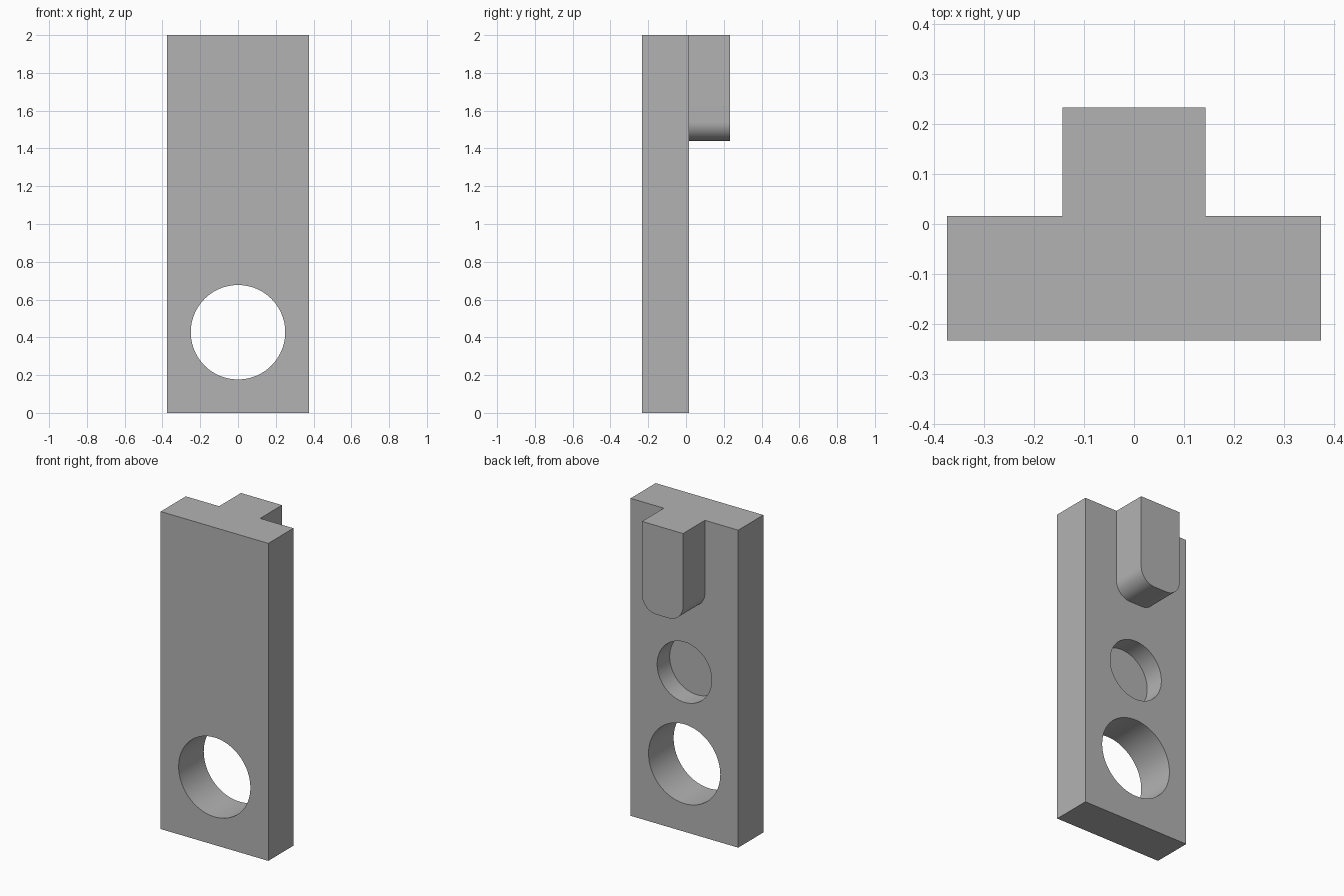
import bpy, bmesh, math

old = bpy.data.objects.get("Cube")
if old:
    bpy.data.objects.remove(old, do_unlink=True)

HALF_W, HEIGHT = 0.375, 2.0
FRONT, BACK, TONGUE_BACK = -0.234, 0.016, 0.234

grey = bpy.data.materials.new("plain grey")
grey.use_nodes = True
colour = (0.45, 0.45, 0.45, 1)
grey.diffuse_color = colour
grey.node_tree.nodes["Principled BSDF"].inputs["Base Color"].default_value = colour


def arc(cx, cz, r, start, end, steps):
    """Points of an arc in the xz plane, angles in degrees."""
    angles = [math.radians(start + (end - start) * i / steps) for i in range(steps + 1)]
    return [(cx + r * math.cos(a), cz + r * math.sin(a)) for a in angles]


def prism(name, outline, y0, y1):
    """Extrude an xz outline from y0 to y1."""
    bm = bmesh.new()
    face = bm.faces.new([bm.verts.new((x, y0, z)) for x, z in outline])
    moved = bmesh.ops.extrude_face_region(bm, geom=[face])["geom"]
    verts = [g for g in moved if isinstance(g, bmesh.types.BMVert)]
    bmesh.ops.translate(bm, verts=verts, vec=(0, y1 - y0, 0))
    bmesh.ops.recalc_face_normals(bm, faces=bm.faces)
    mesh = bpy.data.meshes.new(name)
    bm.to_mesh(mesh)
    bm.free()
    mesh.materials.append(grey)
    obj = bpy.data.objects.new(name, mesh)
    bpy.context.collection.objects.link(obj)
    return obj


def combine(target, tool, operation):
    """Apply a boolean and remove the tool object."""
    bpy.context.view_layer.objects.active = target
    mod = target.modifiers.new(operation.title(), "BOOLEAN")
    mod.operation, mod.solver, mod.object = operation, "EXACT", tool
    bpy.ops.object.modifier_apply(modifier=mod.name)
    bpy.data.objects.remove(tool, do_unlink=True)


# Upright plate
plate = prism("plate", [(-HALF_W, 0), (HALF_W, 0), (HALF_W, HEIGHT), (-HALF_W, HEIGHT)],
              FRONT, BACK)

# Large through hole and shallow blind hole in the back
through = prism("through_hole_cutter", arc(0, 0.427, 0.25, 0, 360, 96)[:-1],
                FRONT - 0.1, BACK + 0.1)
combine(plate, through, "DIFFERENCE")
blind = prism("blind_hole_cutter", arc(0, 1.005, 0.19, 0, 360, 96)[:-1],
              BACK - 0.125, BACK + 0.1)
combine(plate, blind, "DIFFERENCE")

# Back tongue with rounded lower corners
TW, TZ, R = 0.143, 1.44, 0.1
outline = [(TW, HEIGHT), (-TW, HEIGHT)]
outline += arc(-TW + R, TZ + R, R, 180, 270, 20)
outline += arc(TW - R, TZ + R, R, 270, 360, 20)
tongue = prism("tongue", outline, BACK, TONGUE_BACK)

# Smooth the curved walls and keep the edges sharp
for obj in (plate, tongue):
    bpy.ops.object.select_all(action="DESELECT")
    obj.select_set(True)
    bpy.context.view_layer.objects.active = obj
    bpy.ops.object.shade_smooth_by_angle(angle=math.radians(30))
